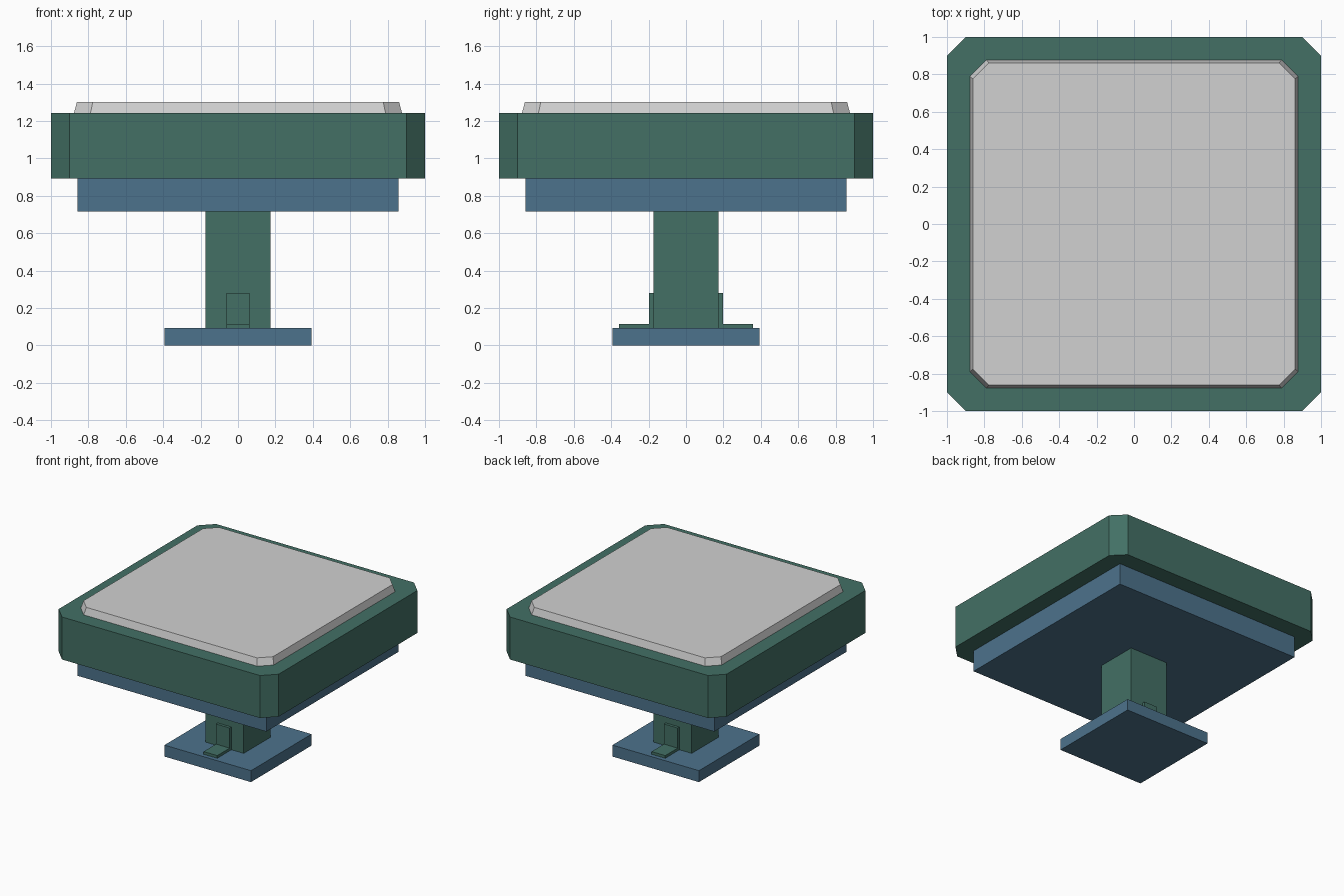
import bpy, bmesh

if "Cube" in bpy.data.objects:
    bpy.data.objects.remove(bpy.data.objects["Cube"])


def material(name, rgb):
    m = bpy.data.materials.new(name)
    m.diffuse_color = (*rgb, 1)
    m.use_nodes = True
    m.node_tree.nodes["Principled BSDF"].inputs["Base Color"].default_value = m.diffuse_color
    return m


GREEN = material("dark green", (0.056, 0.162, 0.130))
BLUE = material("steel blue", (0.073, 0.170, 0.262))
GREY = material("light grey", (0.64, 0.64, 0.64))


def finish(name, bm, mat):
    bmesh.ops.recalc_face_normals(bm, faces=bm.faces)
    mesh = bpy.data.meshes.new(name)
    bm.to_mesh(mesh)
    bm.free()
    mesh.materials.append(mat)
    ob = bpy.data.objects.new(name, mesh)
    bpy.context.collection.objects.link(ob)
    return ob


def outline(half, corner):
    """Square outline, with cut corners when corner < half."""
    pts = []
    for sx, sy in ((1, 1), (-1, 1), (-1, -1), (1, -1)):
        if corner >= half:
            pts.append((sx * half, sy * half))
        else:
            pair = [(sx * half, sy * corner), (sx * corner, sy * half)]
            pts += pair if sx * sy > 0 else pair[::-1]
    return pts


def slab(name, mat, low, high):
    """Solid between two square sections given as (half, corner, z)."""
    bm = bmesh.new()
    rings = [[bm.verts.new((x, y, z)) for x, y in outline(h, c)]
             for h, c, z in (low, high)]
    n = len(rings[0])
    for ring in rings:
        bm.faces.new(ring)
    for i in range(n):
        j = (i + 1) % n
        bm.faces.new((rings[0][i], rings[0][j], rings[1][j], rings[1][i]))
    return finish(name, bm, mat)


# Pedestal and seat, from the floor up
slab("floor_plate", BLUE, (0.393, 0.393, 0), (0.393, 0.393, 0.094))
slab("post", GREEN, (0.174, 0.174, 0.094), (0.174, 0.174, 0.717))
slab("seat_support", BLUE, (0.858, 0.858, 0.717), (0.858, 0.858, 0.894))
slab("seat_frame", GREEN, (1, 0.9, 0.894), (1, 0.9, 1.243))
slab("seat_pad", GREY, (0.877, 0.789, 1.243), (0.861, 0.776, 1.302))

# L-shaped brackets at the front and back of the post
profile = [(0.174, 0.094), (0.358, 0.094), (0.358, 0.116),
           (0.197, 0.116), (0.197, 0.281), (0.174, 0.281)]
for side, sign in (("front", -1), ("back", 1)):
    bm = bmesh.new()
    face = bm.faces.new([bm.verts.new((-0.062, sign * y, z)) for y, z in profile])
    ext = bmesh.ops.extrude_face_region(bm, geom=[face], use_keep_orig=True)
    moved = [v for v in ext["geom"] if isinstance(v, bmesh.types.BMVert)]
    bmesh.ops.translate(bm, verts=moved, vec=(0.124, 0, 0))
    finish(side + "_bracket", bm, GREEN)
